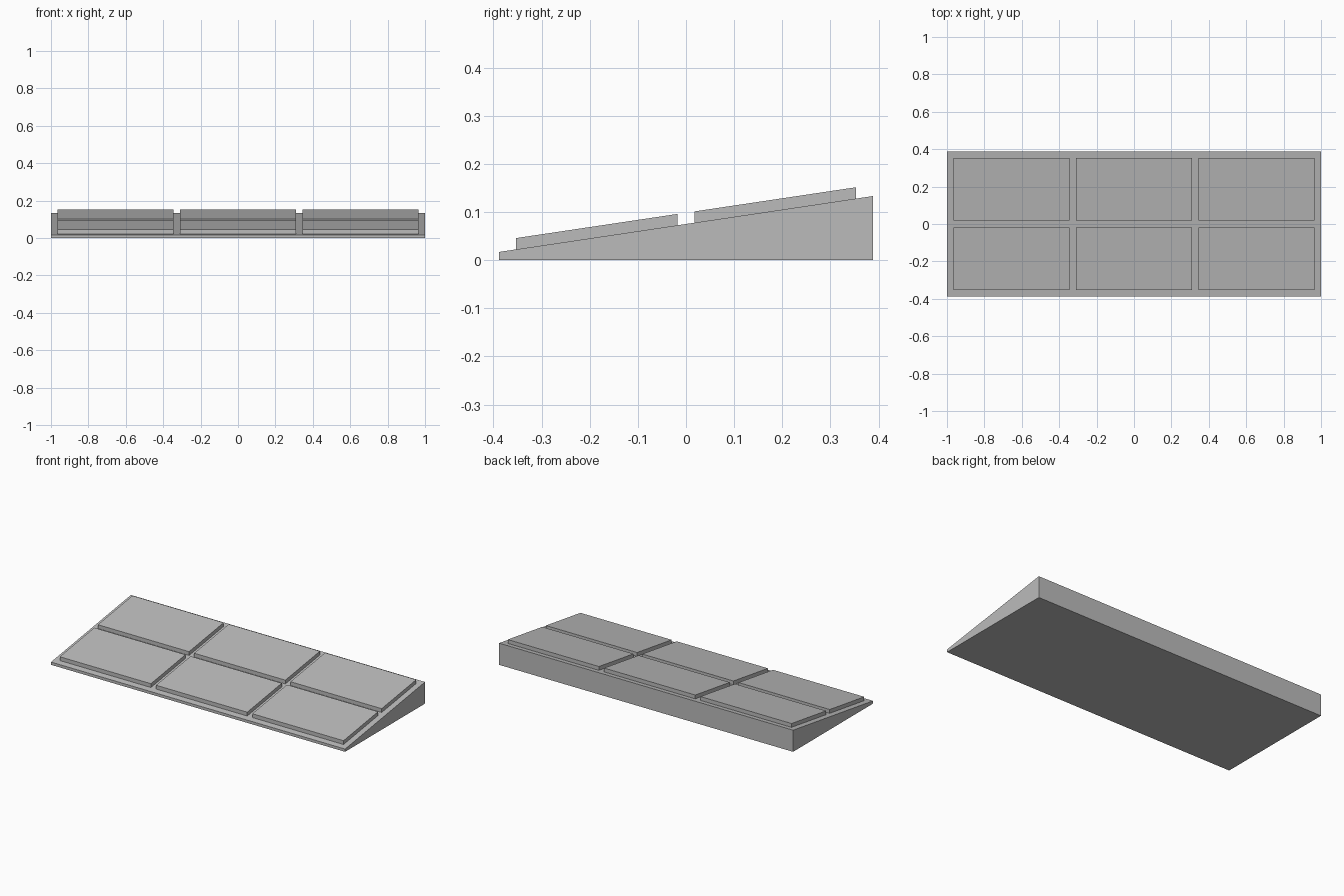
import bpy
import bmesh

cube = bpy.data.objects.get("Cube")
if cube:
    bpy.data.objects.remove(cube, do_unlink=True)

HALF_X, HALF_Y = 1.0, 0.388
Z_FRONT, Z_BACK = 0.017, 0.133
GAP = 0.035
PANEL_RISE = 0.0235
COLUMNS, ROWS = 3, 2

grey = bpy.data.materials.new("plain_grey")
grey.use_nodes = True
colour = (0.5, 0.5, 0.5, 1.0)
grey.diffuse_color = colour
grey.node_tree.nodes["Principled BSDF"].inputs["Base Color"].default_value = colour


def slope(y):
    """Height of the sloping top at depth y."""
    return Z_FRONT + (Z_BACK - Z_FRONT) * (y + HALF_Y) / (2 * HALF_Y)


def extruded_profile(name, profile, x0, x1):
    """Extrude a closed (y, z) profile from x0 to x1."""
    bm = bmesh.new()
    face = bm.faces.new([bm.verts.new((x0, y, z)) for y, z in profile])
    result = bmesh.ops.extrude_face_region(bm, geom=[face])
    moved = [g for g in result["geom"] if isinstance(g, bmesh.types.BMVert)]
    bmesh.ops.translate(bm, verts=moved, vec=(x1 - x0, 0, 0))
    bmesh.ops.recalc_face_normals(bm, faces=bm.faces)
    mesh = bpy.data.meshes.new(name)
    bm.to_mesh(mesh)
    bm.free()
    mesh.materials.append(grey)
    obj = bpy.data.objects.new(name, mesh)
    bpy.context.collection.objects.link(obj)
    return obj


# Sloping wedge base
extruded_profile("wedge_base", [(-HALF_Y, 0), (HALF_Y, 0),
                                (HALF_Y, Z_BACK), (-HALF_Y, Z_FRONT)],
                 -HALF_X, HALF_X)

# Grid of raised panels following the slope
width = (2 * HALF_X - GAP * (COLUMNS + 1)) / COLUMNS
depth = (2 * HALF_Y - GAP * (ROWS + 1)) / ROWS
for row in range(ROWS):
    y0 = -HALF_Y + GAP + row * (depth + GAP)
    y1 = y0 + depth
    profile = [(y0, slope(y0)), (y1, slope(y1)),
               (y1, slope(y1) + PANEL_RISE), (y0, slope(y0) + PANEL_RISE)]
    for col in range(COLUMNS):
        x0 = -HALF_X + GAP + col * (width + GAP)
        extruded_profile(f"panel_row{row + 1}_column{col + 1}",
                         profile, x0, x0 + width)
